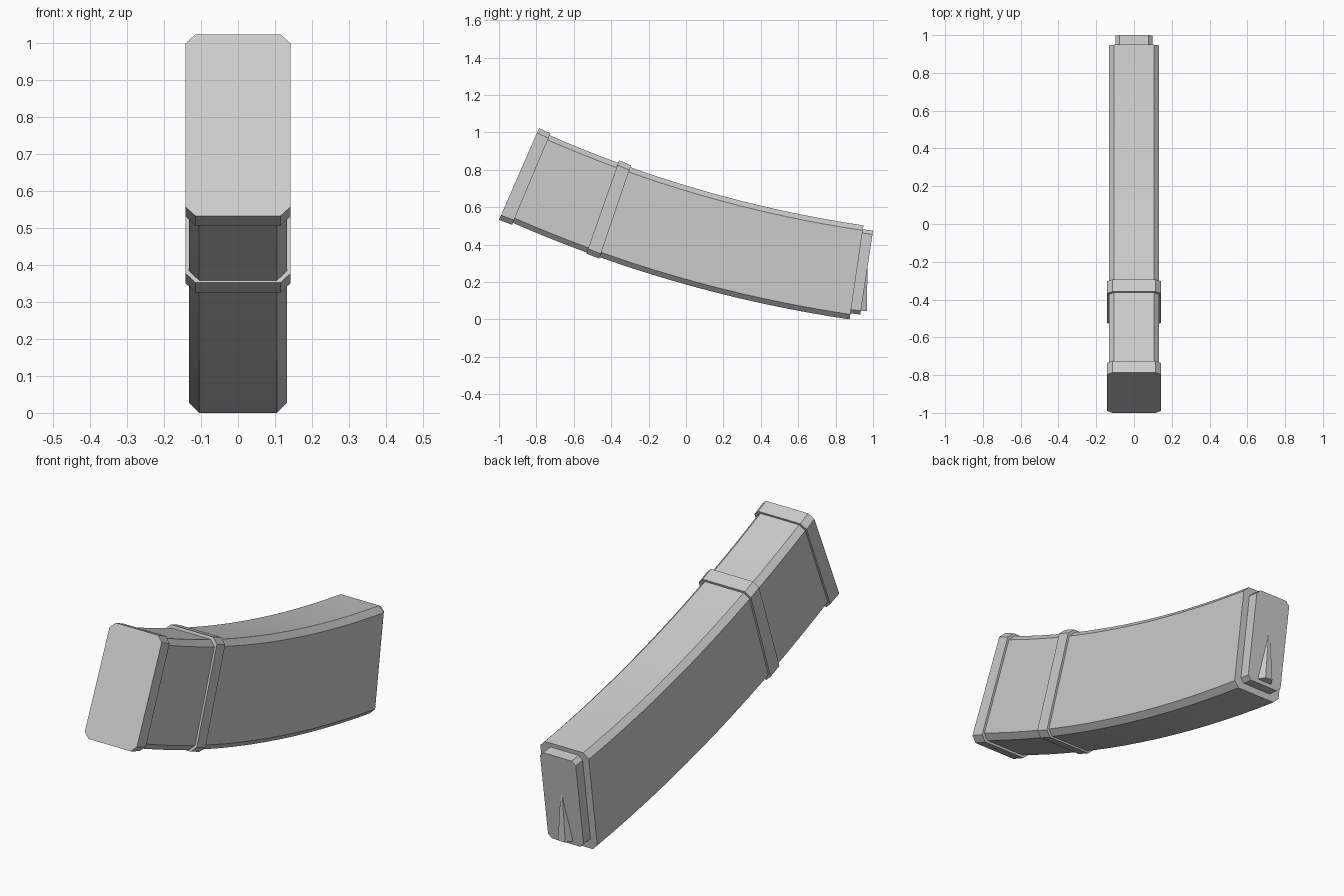
import bpy, math
from mathutils import Vector

if "Cube" in bpy.data.objects:
    bpy.data.objects.remove(bpy.data.objects["Cube"])


def make_object(name, verts, faces):
    mesh = bpy.data.meshes.new(name)
    mesh.from_pydata(verts, [], faces)
    mesh.update()
    ob = bpy.data.objects.new(name, mesh)
    bpy.context.collection.objects.link(ob)
    return ob


def loft(name, stations, hw, ch):
    """Chamfered-rectangle loft; each station is (bottom, top) in the y-z plane."""
    verts, faces = [], []
    for b, t in stations:
        b, t = Vector(b), Vector(t)
        h = (t - b).length
        up = (t - b) / h
        ring = [(-hw + ch, 0), (hw - ch, 0), (hw, ch), (hw, h - ch),
                (hw - ch, h), (-hw + ch, h), (-hw, h - ch), (-hw, ch)]
        for x, s in ring:
            p = b + up * s
            verts.append((x, p.x, p.y))
    n = len(stations)
    for i in range(n - 1):
        for j in range(8):
            k = (j + 1) % 8
            faces.append((i * 8 + j, i * 8 + k, i * 8 + 8 + k, i * 8 + 8 + j))
    faces.append(tuple(reversed(range(8))))
    faces.append(tuple(range(n * 8 - 8, n * 8)))
    return make_object(name, verts, faces)


# Curved main body: sections swept along an arc
CY, CZ, R, DEPTH, N = 1.912, 7.024, 7.1, 0.508, 16
stations = []
for i in range(N + 1):
    a = math.radians(23.9 + (8.4 - 23.9) * i / N)
    s, c = math.sin(a), math.cos(a)
    stations.append(((CY - R * s, CZ - R * c),
                     (CY - (R - DEPTH) * s, CZ - (R - DEPTH) * c)))
body = loft("curved_body", stations, 0.132, 0.027)
bpy.context.view_layer.objects.active = body
body.select_set(True)
bpy.ops.object.shade_smooth_by_angle(angle=math.radians(20))

# End cap and collar band
loft("end_cap", [((-1.0, 0.532), (-0.786, 1.022)),
                 ((-0.93, 0.506), (-0.725, 0.994))], 0.142, 0.027)
loft("collar_band", [((-0.533, 0.352), (-0.358, 0.85)),
                     ((-0.464, 0.325), (-0.294, 0.824))], 0.142, 0.027)

# Inset plate at the back end
loft("inset_plate", [((0.865, 0.034), (0.93, 0.484)),
                     ((0.932, 0.026), (1.0, 0.474))], 0.097, 0.02)

# Tapered ridge on the plate, outer edge vertical
ridge = [(-0.045, 0.925, 0.045), (0.045, 0.925, 0.045),
         (0.02, 0.968, 0.045), (-0.02, 0.968, 0.045),
         (-0.005, 0.96, 0.31), (0.005, 0.96, 0.31),
         (0.003, 0.976, 0.31), (-0.003, 0.976, 0.31)]
ridge[6] = (0.003, 0.97, 0.31)
ridge[7] = (-0.003, 0.97, 0.31)
make_object("tapered_ridge", ridge,
            [(3, 2, 1, 0), (4, 5, 6, 7), (0, 1, 5, 4),
             (1, 2, 6, 5), (2, 3, 7, 6), (3, 0, 4, 7)])
